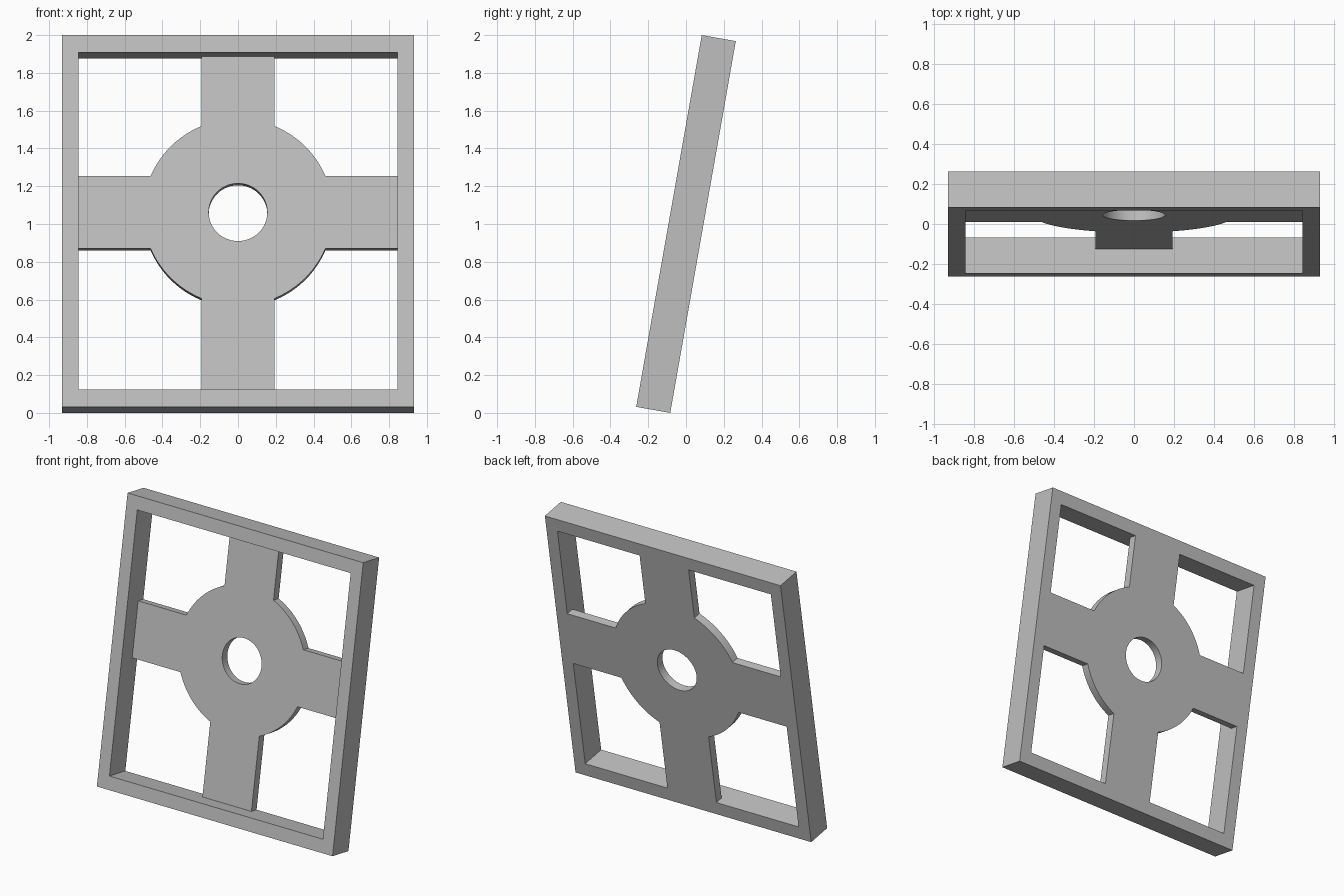
import bpy, bmesh
from math import radians, sin, cos, asin, atan2, pi
from mathutils import Matrix

if "Cube" in bpy.data.objects:
    bpy.data.objects.remove(bpy.data.objects["Cube"])

# Overall sizes, measured in the plane of the panel
HALF_W, HALF_H, HALF_D = 0.933, 0.9993, 0.0915
IN_W, IN_H = 0.845, 0.906
HUB_Z, HUB_R, HOLE_R, ARM = 0.069, 0.502, 0.155, 0.194
WEB = 0.059
LEAN = Matrix.Translation((0, 0, 1)) @ Matrix.Rotation(radians(-10), 4, "X")

grey = bpy.data.materials.new("grey")
grey.use_nodes = True
grey.diffuse_color = (0.52, 0.52, 0.52, 1)
grey.node_tree.nodes["Principled BSDF"].inputs["Base Color"].default_value = grey.diffuse_color


def ring_plate(name, outer, inner, front, back):
    """Flat plate with one opening, from two matching loops of (x, z) points."""
    bm = bmesh.new()
    loops = [[bm.verts.new((x, y, z)) for x, z in pts]
             for pts, y in ((outer, front), (outer, back), (inner, back), (inner, front))]
    count = len(outer)
    for k in range(4):
        a, b = loops[k], loops[(k + 1) % 4]
        for i in range(count):
            j = (i + 1) % count
            bm.faces.new((a[i], a[j], b[j], b[i]))
    bmesh.ops.recalc_face_normals(bm, faces=bm.faces)
    bm.transform(LEAN)
    mesh = bpy.data.meshes.new(name)
    bm.to_mesh(mesh)
    bm.free()
    mesh.materials.append(grey)
    obj = bpy.data.objects.new(name, mesh)
    bpy.context.collection.objects.link(obj)
    bpy.ops.object.select_all(action="DESELECT")
    obj.select_set(True)
    bpy.context.view_layer.objects.active = obj
    bpy.ops.object.shade_smooth_by_angle(angle=radians(30))
    return obj


def rect(w, h):
    return [(-w, -h), (w, -h), (w, h), (-w, h)]


# Outer frame
ring_plate("frame", rect(HALF_W, HALF_H), rect(IN_W, IN_H), -HALF_D, HALF_D)

# Hub with four arms, described as a radius around the hub centre
up, down = IN_H - HUB_Z, IN_H + HUB_Z


def box_exit(c, s, w, top, bottom):
    reach_x = w / max(abs(c), 1e-9)
    reach_z = (top if s > 0 else bottom) / max(abs(s), 1e-9)
    return min(reach_x, reach_z)


def reach(t):
    c, s = cos(t), sin(t)
    return max(HUB_R, box_exit(c, s, IN_W, ARM, ARM), box_exit(c, s, ARM, up, down))


angles = {round(2 * pi * i / 96, 5) for i in range(96)}
for quarter, length in enumerate((IN_W, up, IN_W, down)):
    for side in (-1, 1):
        for offset in (asin(ARM / HUB_R), atan2(ARM, length)):
            angles.add((quarter * pi / 2 + side * offset) % (2 * pi))
angles = sorted(angles)
outline = [(reach(t) * cos(t), HUB_Z + reach(t) * sin(t)) for t in angles]
hole = [(HOLE_R * cos(t), HUB_Z + HOLE_R * sin(t)) for t in angles]
ring_plate("hub_and_arms", outline, hole, HALF_D - WEB, HALF_D)
